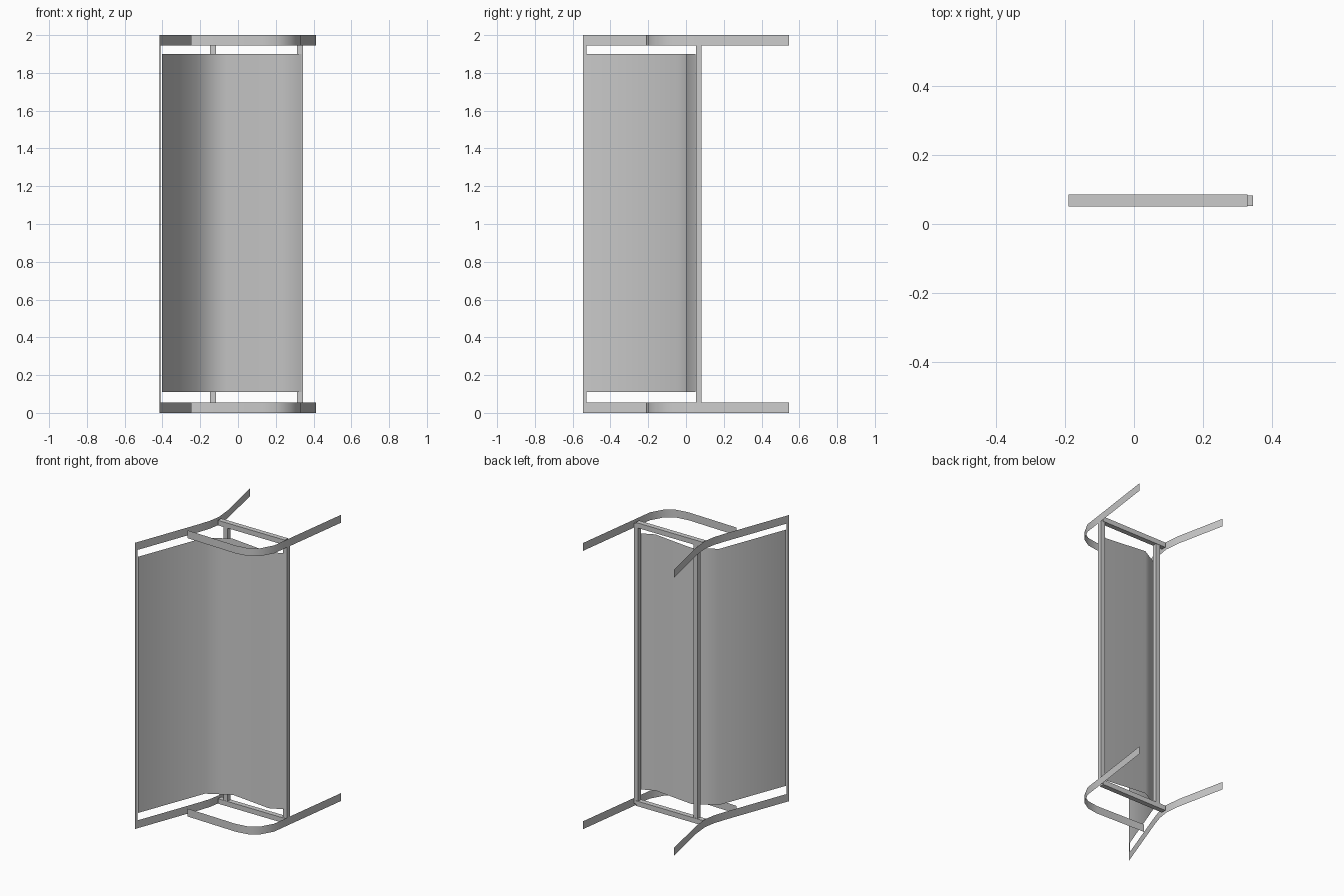
import bpy
import math

if "Cube" in bpy.data.objects:
    bpy.data.objects.remove(bpy.data.objects["Cube"])


def add_mesh(name, verts, faces):
    me = bpy.data.meshes.new(name)
    me.from_pydata(verts, [], faces)
    ob = bpy.data.objects.new(name, me)
    bpy.context.collection.objects.link(ob)
    return ob


def sheet(name, path, z0, z1, smooth=True):
    """Thin vertical sheet raised along a plan path."""
    n = len(path)
    verts = [(x, y, z) for z in (z0, z1) for x, y in path]
    faces = [(i, i + 1, n + i + 1, n + i) for i in range(n - 1)]
    ob = add_mesh(name, verts, faces)
    for p in ob.data.polygons:
        p.use_smooth = smooth
    return ob


def box(name, x0, x1, y0, y1, z0, z1):
    verts = [(x, y, z) for z in (z0, z1)
             for x, y in ((x0, y0), (x1, y0), (x1, y1), (x0, y1))]
    faces = [(3, 2, 1, 0), (4, 5, 6, 7)]
    faces += [(i, (i + 1) % 4, 4 + (i + 1) % 4, 4 + i) for i in range(4)]
    return add_mesh(name, verts, faces)


BAND = 0.055
left_path = [(-0.415, -0.545), (-0.245, -0.09), (-0.215, 0.0),
             (-0.202, 0.08), (-0.213, 0.19), (-0.287, 0.54)]
right_path = [(-0.25, -0.2), (0.13, -0.213), (0.215, -0.2), (0.28, -0.16),
              (0.33, -0.07), (0.347, 0.06), (0.413, 0.545)]

# curved bands and cross bars, at bottom and top
for level, z in (("lower", 0.0), ("upper", 2.0 - BAND)):
    sheet(level + "_left_band", left_path, z, z + BAND)
    sheet(level + "_right_band", right_path, z, z + BAND)
    box(level + "_cross_bar", -0.19, 0.328, 0.05, 0.085,
        z + 0.01, z + BAND - 0.01)

# folded panel
sheet("folded_panel", [(-0.402, -0.53), (-0.22, -0.05), (-0.065, 0.037),
                       (0.235, 0.003), (0.335, 0.05)], 0.11, 1.9)

# outer edge strip
sheet("edge_strip", [(-0.415, -0.545), (-0.409, -0.528)],
      BAND, 2.0 - BAND, False)

# upright posts
for side, x in (("left", -0.132), ("right", 0.328)):
    box(side + "_post", x - 0.016, x + 0.016, 0.052, 0.082, 0.02, 1.98)
